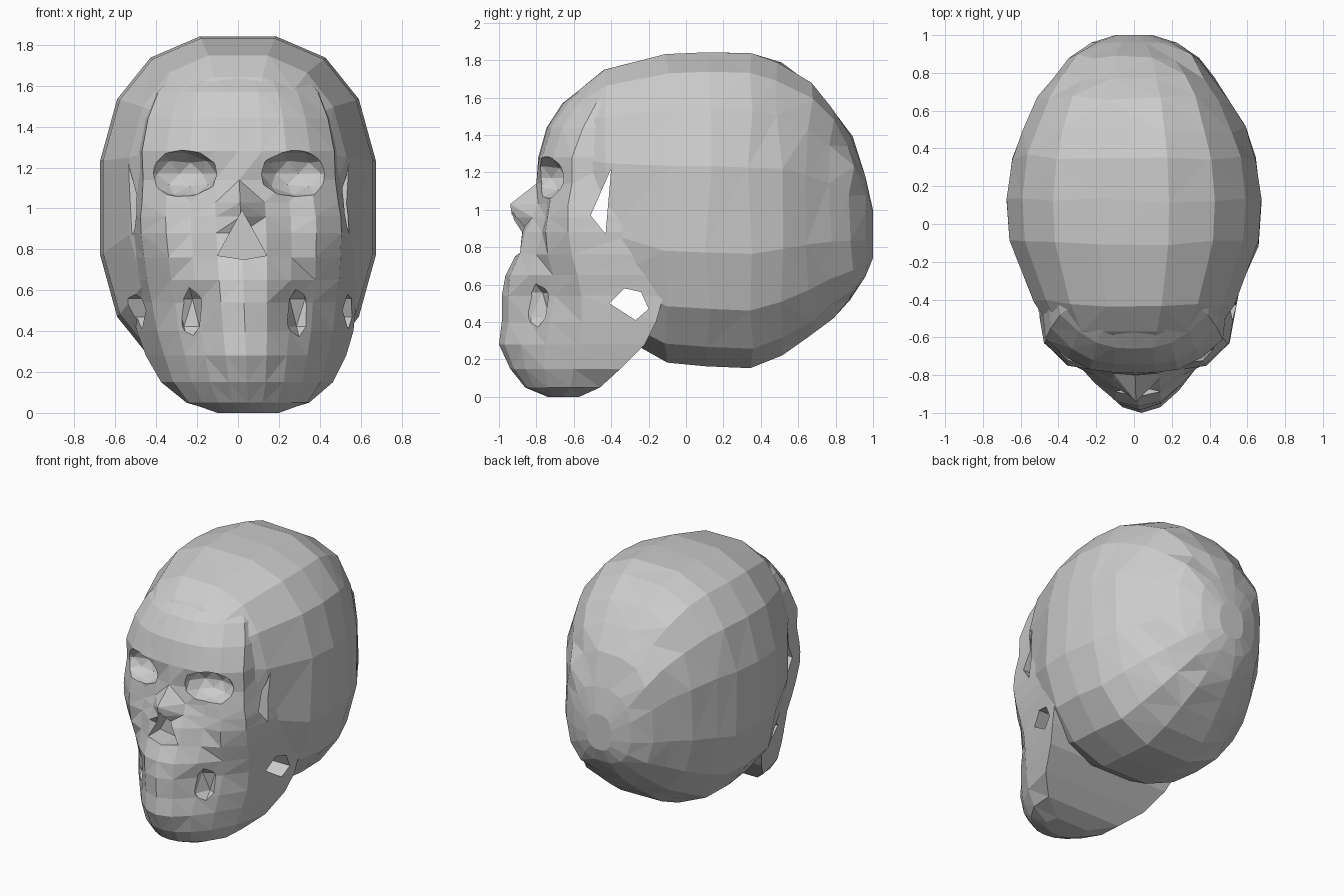
import bpy, bmesh, math, random
from mathutils import Vector, Matrix

if "Cube" in bpy.data.objects:
    bpy.data.objects.remove(bpy.data.objects["Cube"])

random.seed(4)


def skew(x, z):
    # the face leans slightly to one side towards the chin
    return x + 0.05 * max(0.0, 1.3 - z) / 1.3


def finish(bm, name):
    bmesh.ops.recalc_face_normals(bm, faces=bm.faces)
    bmesh.ops.triangulate(bm, faces=bm.faces)
    me = bpy.data.meshes.new(name)
    bm.to_mesh(me)
    bm.free()
    ob = bpy.data.objects.new(name, me)
    bpy.context.collection.objects.link(ob)
    return ob


def loft(name, rings):
    bm = bmesh.new()
    vs = [[bm.verts.new(p) for p in r] for r in rings]
    n = len(vs[0])
    for a, b in zip(vs, vs[1:]):
        for i in range(n):
            j = (i + 1) % n
            bm.faces.new((a[i], a[j], b[j], b[i]))
    bm.faces.new(vs[0])
    bm.faces.new(vs[-1])
    return finish(bm, name)


def ball(name, center, radii, detail=2):
    bm = bmesh.new()
    m = Matrix.Translation(center) @ Matrix.Diagonal((*radii, 1))
    bmesh.ops.create_icosphere(bm, subdivisions=detail, radius=1, matrix=m)
    return finish(bm, name)


def combine(target, other, op):
    mod = target.modifiers.new(op, 'BOOLEAN')
    mod.operation = op
    mod.solver = 'EXACT'
    mod.object = other
    bpy.context.view_layer.objects.active = target
    bpy.ops.object.modifier_apply(modifier=mod.name)
    bpy.data.objects.remove(other)


# cranium: rounded sections from front to back (y, half width, bottom, top)
sections = [
    (-0.64, 0.36, 0.80, 1.56), (-0.57, 0.44, 0.62, 1.65),
    (-0.42, 0.54, 0.36, 1.76), (-0.10, 0.67, 0.17, 1.845),
    (0.12, 0.685, 0.15, 1.855), (0.35, 0.655, 0.14, 1.85),
    (0.50, 0.60, 0.21, 1.80), (0.66, 0.52, 0.31, 1.69),
    (0.78, 0.43, 0.41, 1.56), (0.88, 0.35, 0.51, 1.40),
    (0.96, 0.23, 0.64, 1.18), (1.0, 0.10, 0.74, 1.0)]
rings = []
for y, w, lo, hi in sections:
    ring = []
    for i in range(16):
        t = 2 * math.pi * (i + 0.5) / 16
        c, s = math.cos(t), math.sin(t)
        x = w * math.copysign(abs(c) ** 0.8, c)
        z = (lo + hi) / 2 + (hi - lo) / 2 * math.copysign(abs(s) ** 0.8, s)
        jy = random.uniform(-0.02, 0.02) if -0.5 < y < 0.9 else 0
        ring.append(Vector((x, y + jy, z)))
    rings.append(ring)
skull = loft("skull", rings)

# face and jaw: z, half width, five front depths centre to side, rear width, rear y
rows = [
    (0.00, 0.15, -0.74, -0.74, -0.73, -0.71, -0.66, 0.13, -0.57),
    (0.05, 0.29, -0.86, -0.85, -0.81, -0.74, -0.62, 0.30, -0.46),
    (0.15, 0.36, -0.94, -0.92, -0.86, -0.76, -0.60, 0.42, -0.35),
    (0.28, 0.40, -1.00, -0.97, -0.88, -0.75, -0.58, 0.49, -0.22),
    (0.40, 0.43, -0.985, -0.95, -0.84, -0.73, -0.56, 0.53, -0.16),
    (0.54, 0.45, -0.985, -0.95, -0.82, -0.70, -0.56, 0.55, -0.12),
    (0.65, 0.47, -0.965, -0.94, -0.84, -0.71, -0.58, 0.57, -0.12),
    (0.76, 0.48, -0.91, -0.89, -0.80, -0.74, -0.61, 0.57, -0.18),
    (0.88, 0.49, -0.89, -0.86, -0.77, -0.75, -0.63, 0.56, -0.25),
    (0.96, 0.49, -0.93, -0.82, -0.75, -0.74, -0.63, 0.55, -0.28),
    (1.03, 0.48, -0.94, -0.79, -0.74, -0.73, -0.63, 0.54, -0.30),
    (1.14, 0.47, -0.80, -0.77, -0.74, -0.71, -0.61, 0.52, -0.32),
    (1.28, 0.47, -0.79, -0.785, -0.77, -0.71, -0.61, 0.50, -0.32),
    (1.44, 0.44, -0.745, -0.74, -0.72, -0.66, -0.55, 0.47, -0.32),
    (1.57, 0.39, -0.66, -0.655, -0.63, -0.57, -0.48, 0.42, -0.32),
    (1.64, 0.33, -0.57, -0.565, -0.55, -0.51, -0.43, 0.35, -0.32)]
rings = []
for z, w, *d, wb, yb in rows:
    side = [(w * k / 4, d[k]) for k in range(5)] + [(wb, yb)]
    half = [(-x, y) for x, y in reversed(side[1:])]
    rings.append([Vector((skew(x, z), y, z)) for x, y in half + side])
combine(skull, loft("face", rings), 'UNION')

# eye sockets and the hollows beside the teeth
for s in (-1, 1):
    combine(skull, ball("eye_socket", (skew(s * 0.29, 1.17), -0.77, 1.17),
                        (0.19, 0.17, 0.12)), 'DIFFERENCE')
    combine(skull, ball("mouth_hollow", (skew(s * 0.275, 0.48), -0.83, 0.49),
                        (0.075, 0.12, 0.15), 1), 'DIFFERENCE')

# nose opening
nose = [(-0.10, 0.77), (0.02, 0.99), (0.14, 0.77), (0.03, 0.75)]
combine(skull, loft("nose_opening", [[Vector((x, y, z)) for x, z in nose]
                                     for y in (-1.1, -0.75)]), 'DIFFERENCE')

# openings through the temple and behind the jaw
temple = [(-0.51, 0.97), (-0.40, 1.22), (-0.43, 0.87)]
jaw = [(-0.41, 0.50), (-0.33, 0.58), (-0.24, 0.56), (-0.20, 0.47), (-0.27, 0.41)]
for name, outline in (("temple_opening", temple), ("jaw_opening", jaw)):
    combine(skull, loft(name, [[Vector((x, y, z)) for y, z in outline]
                               for x in (-1, 1)]), 'DIFFERENCE')

for p in skull.data.polygons:
    p.use_smooth = False
